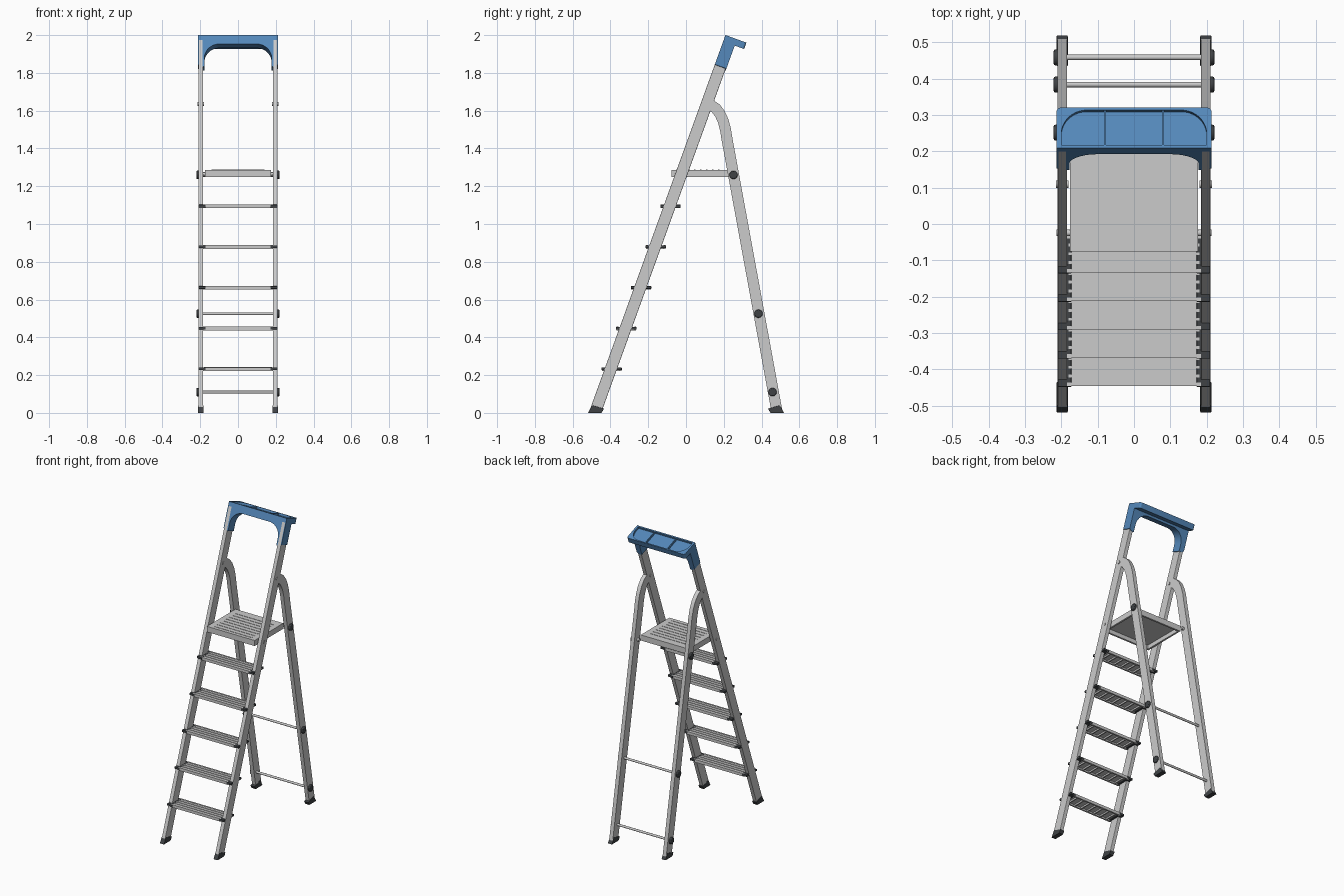
import bpy, bmesh, math
from mathutils import Matrix, Vector

if "Cube" in bpy.data.objects:
    bpy.data.objects.remove(bpy.data.objects["Cube"])

TILT = math.radians(-19.9)
SLOPE = 0.362


def material(name, col):
    m = bpy.data.materials.new(name)
    m.diffuse_color = (*col, 1)
    m.use_nodes = True
    m.node_tree.nodes["Principled BSDF"].inputs["Base Color"].default_value = m.diffuse_color
    return m


BLUE = material("blue_plastic", (0.09, 0.25, 0.50))
DARK = material("dark_plastic", (0.05, 0.055, 0.06))


def finish(name, bm, mat=None, matrix=None, bevel=0, smooth=False):
    bmesh.ops.recalc_face_normals(bm, faces=bm.faces)
    me = bpy.data.meshes.new(name)
    bm.to_mesh(me)
    bm.free()
    ob = bpy.data.objects.new(name, me)
    bpy.context.collection.objects.link(ob)
    if mat:
        me.materials.append(mat)
    if matrix:
        ob.matrix_world = matrix
    if bevel:
        b = ob.modifiers.new("bevel", 'BEVEL')
        b.width, b.segments = bevel, 2
    if smooth:
        bpy.ops.object.select_all(action='DESELECT')
        ob.select_set(True)
        bpy.context.view_layer.objects.active = ob
        bpy.ops.object.shade_smooth_by_angle(angle=math.radians(35))
    return ob


def boxes(name, items, **kw):
    """Each item is (x0, x1, y0, y1, z0, z1)."""
    bm = bmesh.new()
    for x0, x1, y0, y1, z0, z1 in items:
        m = Matrix.Translation(((x0 + x1) / 2, (y0 + y1) / 2, (z0 + z1) / 2)) @ \
            Matrix.Diagonal((x1 - x0, y1 - y0, z1 - z0, 1))
        bmesh.ops.create_cube(bm, size=1, matrix=m)
    return finish(name, bm, **kw)


def prism(name, pts, axis, d0, d1, **kw):
    """Extrude a 2D profile along one axis."""
    place = {'x': lambda p, q, d: (d, p, q), 'y': lambda p, q, d: (p, d, q),
             'z': lambda p, q, d: (p, q, d)}[axis]
    bm = bmesh.new()
    f = bm.faces.new([bm.verts.new(place(p, q, d0)) for p, q in pts])
    ext = bmesh.ops.extrude_face_region(bm, geom=[f])
    move = Vector(place(0, 0, d1 - d0))
    bmesh.ops.translate(bm, vec=move, verts=[v for v in ext['geom'] if isinstance(v, bmesh.types.BMVert)])
    return finish(name, bm, **kw)


def rod(name, x0, x1, y, z, r, seg=20, **kw):
    bm = bmesh.new()
    m = Matrix.Translation(((x0 + x1) / 2, y, z)) @ Matrix.Rotation(math.pi / 2, 4, 'Y')
    bmesh.ops.create_cone(bm, cap_ends=True, segments=seg, radius1=r, radius2=r,
                          depth=abs(x1 - x0), matrix=m)
    return finish(name, bm, smooth=True, **kw)


def arc(cx, cy, r, a0, a1, n=10):
    return [(cx + r * math.cos(math.radians(a0 + (a1 - a0) * i / n)),
             cy + r * math.sin(math.radians(a0 + (a1 - a0) * i / n))) for i in range(n + 1)]


def rail_y(z):
    return -0.475 + SLOPE * (z - 0.02)


def rear_y(z):
    return 0.478 - 0.18 * z


# Rear leg outline: straight leg, then a bend forward onto the front rail
bend = [(0.48, 0.015), (0.217, 1.45), (0.209, 1.50), (0.197, 1.545), (0.180, 1.583),
        (0.158, 1.612), (0.132, 1.630), (0.105, 1.636)]
left, right = [], []
for i, p in enumerate(bend):
    t = (Vector(bend[min(i + 1, len(bend) - 1)]) - Vector(bend[max(i - 1, 0)])).normalized()
    n = Vector((t.y, -t.x)) * 0.029
    left.append(tuple(Vector(p) + n))
    right.append(tuple(Vector(p) - n))
rear_outline = left + right[::-1]

foot = [(-0.519, 0), (-0.447, 0), (-0.434, 0.022), (-0.497, 0.041)]
rail_frame = Matrix.Translation((0, -0.475, 0.02)) @ Matrix.Rotation(TILT, 4, 'X')

for side, s in (("left", -1), ("right", 1)):
    # Side rails and legs
    a, b = sorted((s * 0.184, s * 0.210))
    boxes(side + "_front_rail", [(a, b, -0.031, 0.031, 0.0, 2.07)], matrix=rail_frame, bevel=0.003)
    prism(side + "_rear_leg", rear_outline, 'x', a, b, smooth=True)
    # Feet
    a, b = sorted((s * 0.182, s * 0.213))
    prism(side + "_front_foot", foot, 'x', a, b, mat=DARK, bevel=0.002)
    prism(side + "_rear_foot", [(-y, z) for y, z in foot], 'x', a, b, mat=DARK, bevel=0.002)
    # Rivet caps on the rear legs, and hinge pins
    for i, z in enumerate((0.11, 0.525, 1.26)):
        rod(f"{side}_leg_cap_{i}", s * 0.205, s * 0.221, rear_y(z), z, 0.022, mat=DARK, bevel=0.005)
    rod(side + "_hinge_pin", s * 0.18, s * 0.214, rail_y(1.635), 1.635, 0.010)
    rod(side + "_platform_pin", s * 0.17, s * 0.213, rail_y(1.265), 1.265, 0.009)
    rod(side + "_platform_rear_pin", s * 0.17, s * 0.213, 0.245, 1.26, 0.010)

# Rear cross rods
for i, z in enumerate((0.11, 0.525)):
    rod(f"rear_cross_rod_{i}", -0.2, 0.2, rear_y(z), z, 0.0075)

# Steps: ridged tread, lips, ribs underneath, dark end brackets
for i in range(5):
    z = 0.233 + 0.2155 * i
    c = rail_y(z) + 0.004
    y0, y1 = c - 0.052, c + 0.052
    parts = [(-0.184, 0.184, y0, y1, z - 0.001, z + 0.006),
             (-0.184, 0.184, y0, y0 + 0.010, z - 0.011, z + 0.008),
             (-0.184, 0.184, y1 - 0.010, y1, z - 0.011, z + 0.008)]
    parts += [(-0.18, 0.18, c + d - 0.004, c + d + 0.004, z, z + 0.009) for d in (-0.024, 0, 0.024)]
    parts += [(x - 0.004, x + 0.004, y0 + 0.004, y1 - 0.004, z - 0.011, z + 0.002)
              for x in [-0.15 + 0.05 * k for k in range(7)]]
    boxes(f"step_{i}", parts)
    boxes(f"step_brackets_{i}",
          [(min(s * 0.172, s * 0.209), max(s * 0.172, s * 0.209), y0 - 0.002, y1 + 0.002,
            z - 0.007, z + 0.007) for s in (-1, 1)], mat=DARK, bevel=0.002)

# Platform: hollow tray facing down with shallow grip ridges
X, Y0, Y1 = 0.176, -0.076, 0.225
boxes("platform", [(-X, X, Y0, Y1, 1.276, 1.286),
                   (-X, X, Y0, Y0 + 0.012, 1.249, 1.28), (-X, X, Y1 - 0.012, Y1, 1.249, 1.28),
                   (-X, -X + 0.012, Y0, Y1, 1.249, 1.28), (X - 0.012, X, Y0, Y1, 1.249, 1.28)])
boxes("platform_ridges", [(-0.14, 0.14, y - 0.004, y + 0.004, 1.283, 1.288)
                          for y in [-0.05 + 0.032 * k for k in range(8)]])

# Blue handle, built in the tilted frame of the rails
top = Matrix.Translation((0, 0.21, 2.0)) @ Matrix.Rotation(TILT, 4, 'X')
W = 0.213
arch = [(-W, -0.165), (-W, 0), (W, 0), (W, -0.165), (0.195, -0.176), (0.178, -0.176)]
arch += arc(0.098, -0.130, 0.08, 0, 90) + arc(-0.098, -0.130, 0.08, 90, 180)
arch += [(-0.178, -0.176), (-0.195, -0.176)]
prism("handle_arch", arch, 'y', -0.001, 0.064, mat=BLUE, matrix=top, smooth=True)


def plan(w, front, back, r):
    return [(-w, front), (w, front)] + arc(w - r, back - r, r, 0, 90) + arc(-w + r, back - r, r, 90, 180)


# Tool tray: floor, rounded rim and two dividers
floor = prism("handle_tray", plan(W, 0.0, 0.117, 0.012), 'z', -0.036, 0.0, mat=BLUE, matrix=top, smooth=True)
cutter = prism("tray_cutter", plan(0.200, 0.008, 0.110, 0.07), 'z', -0.014, 0.02, matrix=top)
cutter.hide_render = True
cutter.hide_viewport = True
for ob in (floor, bpy.data.objects["handle_arch"]):
    mod = ob.modifiers.new("recess", 'BOOLEAN')
    mod.operation, mod.object, mod.solver = 'DIFFERENCE', cutter, 'EXACT'
boxes("tray_dividers", [(x - 0.003, x + 0.003, 0.006, 0.112, -0.016, -0.002) for x in (-0.08, 0.08)],
      mat=BLUE, matrix=top)
